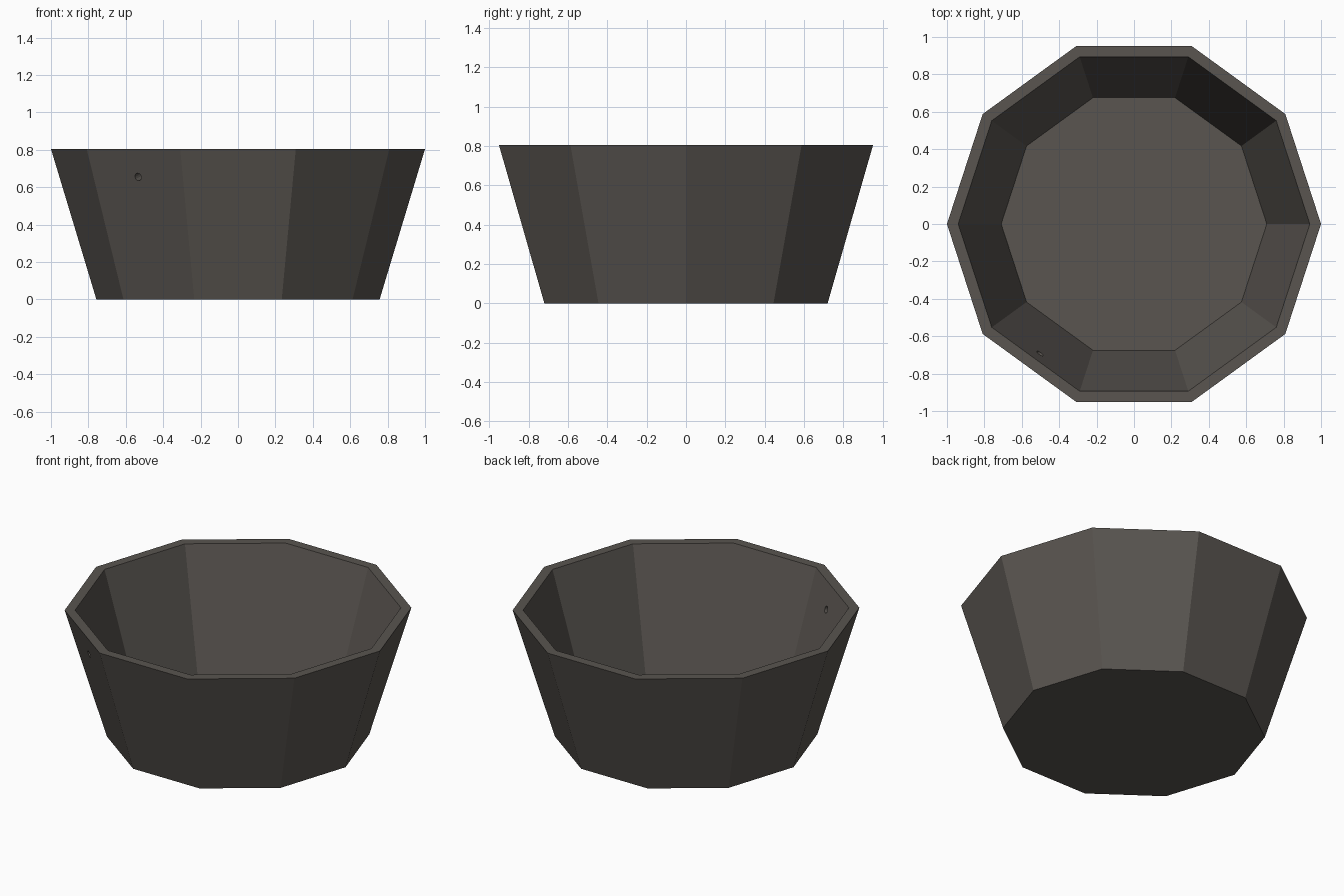
import bpy, bmesh
from math import cos, sin, tau, radians
from mathutils import Vector

if "Cube" in bpy.data.objects:
    bpy.data.objects.remove(bpy.data.objects["Cube"])

SIDES = 10

# Ten-sided bowl: outer foot, outer rim, inner rim, inner floor
profile = [(0.757, 0.0), (1.0, 0.805), (0.94, 0.805), (0.71, 0.045)]
bm = bmesh.new()
rings = [[bm.verts.new((r * cos(tau * i / SIDES), r * sin(tau * i / SIDES), z))
          for i in range(SIDES)] for r, z in profile]
for low, high in zip(rings, rings[1:]):
    for i in range(SIDES):
        j = (i + 1) % SIDES
        bm.faces.new((low[i], low[j], high[j], high[i]))
bm.faces.new(rings[0][::-1])
bm.faces.new(rings[-1])
bmesh.ops.recalc_face_normals(bm, faces=bm.faces)
mesh = bpy.data.meshes.new("bowl")
bm.to_mesh(mesh)
bm.free()
bowl = bpy.data.objects.new("bowl", mesh)
bpy.context.collection.objects.link(bowl)

mat = bpy.data.materials.new("dark_clay")
mat.diffuse_color = (0.1, 0.09, 0.08, 1)
mat.use_nodes = True
mat.node_tree.nodes["Principled BSDF"].inputs["Base Color"].default_value = mat.diffuse_color
mesh.materials.append(mat)

# Small hole drilled square through the front-left wall panel
a = radians(234)
apothem = 0.955 * cos(tau / SIDES / 2)
centre = Vector((apothem * cos(a), apothem * sin(a), 0.655))
normal = Vector((cos(a), sin(a), -0.287)).normalized()
bpy.ops.mesh.primitive_cylinder_add(vertices=12, radius=0.021, depth=0.3, location=centre,
                                    rotation=normal.to_track_quat('Z', 'Y').to_euler())
cutter = bpy.context.object
cutter.name = "hole_cutter"
cutter.data.materials.append(mat)
cutter.hide_render = True

mod = bowl.modifiers.new("hole", 'BOOLEAN')
mod.operation = 'DIFFERENCE'
mod.solver = 'EXACT'
mod.object = cutter
bpy.context.view_layer.objects.active = bowl
bpy.ops.object.modifier_apply(modifier=mod.name)
bpy.data.objects.remove(cutter)
